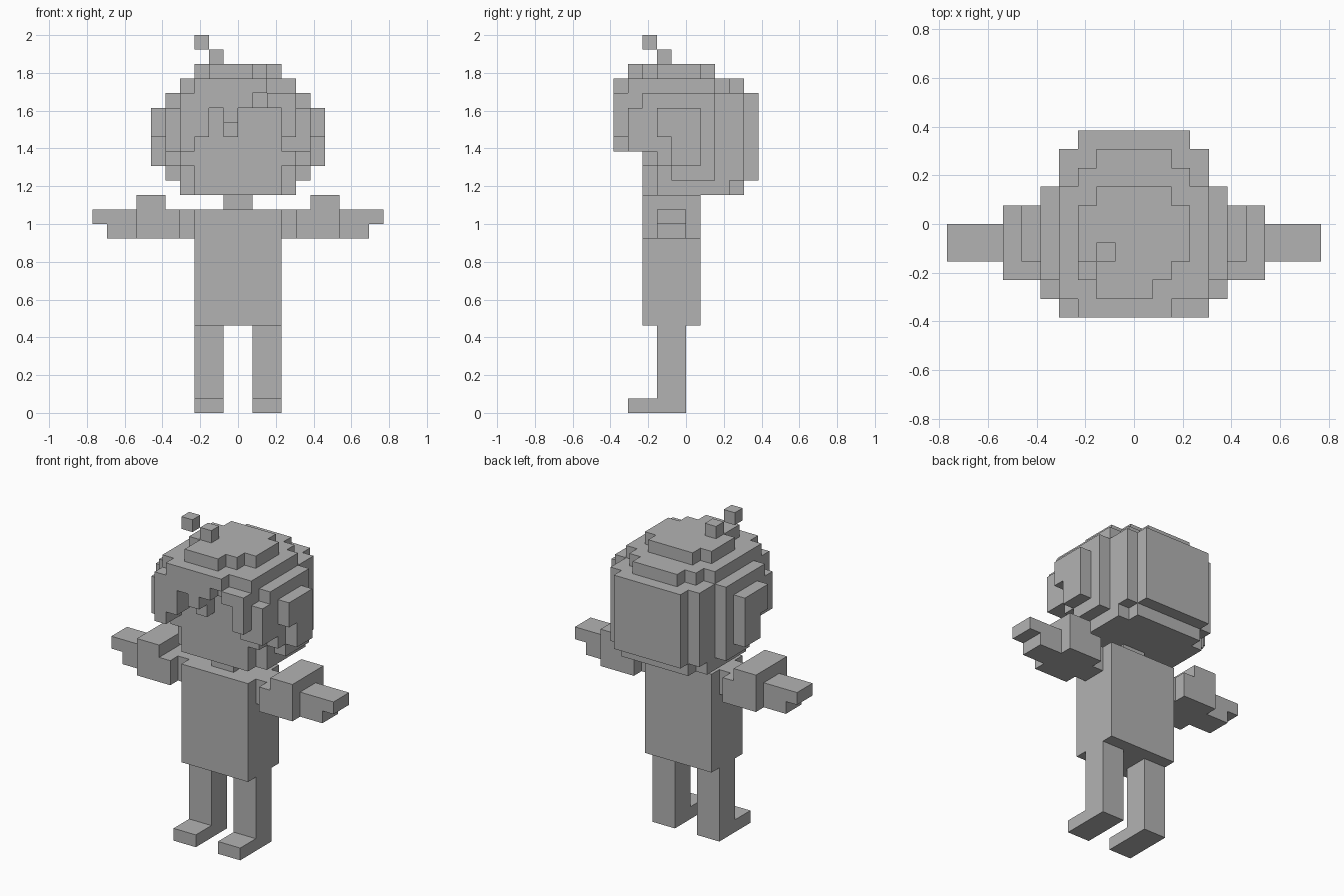
import bpy
import bmesh
from mathutils import Vector

cube = bpy.data.objects.get("Cube")
if cube:
    bpy.data.objects.remove(cube, do_unlink=True)

U = 2 / 26  # edge of one block

grey = bpy.data.materials.new("plain grey")
grey.use_nodes = True
colour = (0.45, 0.45, 0.45, 1)
grey.diffuse_color = colour
grey.node_tree.nodes["Principled BSDF"].inputs["Base Color"].default_value = colour


def blocks(name, boxes, mirror=False):
    """One object from block-unit boxes given as (x range, y range, z range)."""
    bm = bmesh.new()
    sides = (False, True) if mirror else (False,)
    for flip in sides:
        for xs, ys, zs in boxes:
            if flip:
                xs = (-xs[1], -xs[0])
            lo, hi = (Vector(c) * U for c in zip(xs, ys, zs))
            cube = bmesh.ops.create_cube(bm, size=1)
            bmesh.ops.scale(bm, vec=hi - lo, verts=cube["verts"])
            bmesh.ops.translate(bm, vec=(lo + hi) / 2, verts=cube["verts"])
    mesh = bpy.data.meshes.new(name)
    bm.to_mesh(mesh)
    bm.free()
    mesh.materials.append(grey)
    obj = bpy.data.objects.new(name, mesh)
    bpy.context.collection.objects.link(obj)
    return obj


def slab(half, ys, zs):
    """Box centred on x."""
    return ((-half, half), ys, zs)


# Body
blocks("torso", [slab(3, (-3, 1), (6, 14))])
blocks("neck", [slab(1, (-2, 0), (14, 15))])

# Paired limbs
for side, s in (("left", 1), ("right", -1)):
    def limb(name, boxes):
        turned = [(tuple(sorted((s * a, s * b))), ys, zs) for (a, b), ys, zs in boxes]
        blocks(side + "_" + name, turned)

    limb("leg", [((1, 3), (-2, 0), (1, 6))])
    limb("foot", [((1, 3), (-4, 0), (0, 1))])
    limb("shoulder", [((3, 4), (-2, 0), (12, 14))])
    limb("sleeve", [((4, 5), (-3, 1), (12, 14)), ((5, 7), (-3, 1), (12, 15))])
    limb("hand", [((7, 9), (-2, 0), (12, 14)), ((9, 10), (-2, 0), (13, 14))])
    limb("ear_puff", [((5, 6), (-2, 1), (19, 21)), ((5, 6), (-1, 1), (17, 19))])

# Head and the rounded bulk of the hair
blocks("face", [slab(3, (-3, 4), (15, 21))])
blocks("hair_back", [
    slab(4, (-2, 3), (15, 16)),
    slab(4, (-2, 4), (16, 22)),
    slab(3, (4, 5), (16, 22)),
])
blocks("hair_sides", [
    ((3, 4), (-3, -2), (17, 21)),
    ((4, 5), (-1, 2), (16, 17)),
    ((4, 5), (-2, 2), (17, 18)),
    ((4, 5), (-3, 2), (18, 22)),
    ((3, 5), (-4, -3), (18, 21)),
], mirror=True)

# Stepped crown
blocks("hair_crown", [
    slab(4, (-4, -2), (21, 22)),
    slab(4, (-4, 2), (22, 23)),
    slab(3, (2, 3), (22, 23)),
    slab(2, (3, 4), (22, 23)),
    ((-3, 2), (-5, -4), (22, 23)),
    slab(3, (-2, 1), (23, 24)),
    slab(2, (1, 2), (23, 24)),
    slab(2, (-3, -2), (23, 24)),
    ((-2, 1), (-4, -3), (23, 24)),
])

# Uneven fringe: (x range, lower edge in front, lower edge behind)
fringe = []
for xs, front, behind in [((-4, -3), 18, 18), ((-3, -2), 19, 19), ((-2, -1), 21, 21),
                          ((-1, 0), 20, 19), ((0, 1), 21, 21), ((2, 3), 21, 21),
                          ((3, 4), 19, 18)]:
    fringe.append((xs, (-5, -4), (front, 22)))
    if behind < 21:
        fringe.append((xs, (-4, -3), (behind, 21)))
blocks("fringe", fringe)

# Loose tuft on top
blocks("tuft", [((-2, -1), (-2, -1), (24, 25)), ((-3, -2), (-3, -2), (25, 26))])
